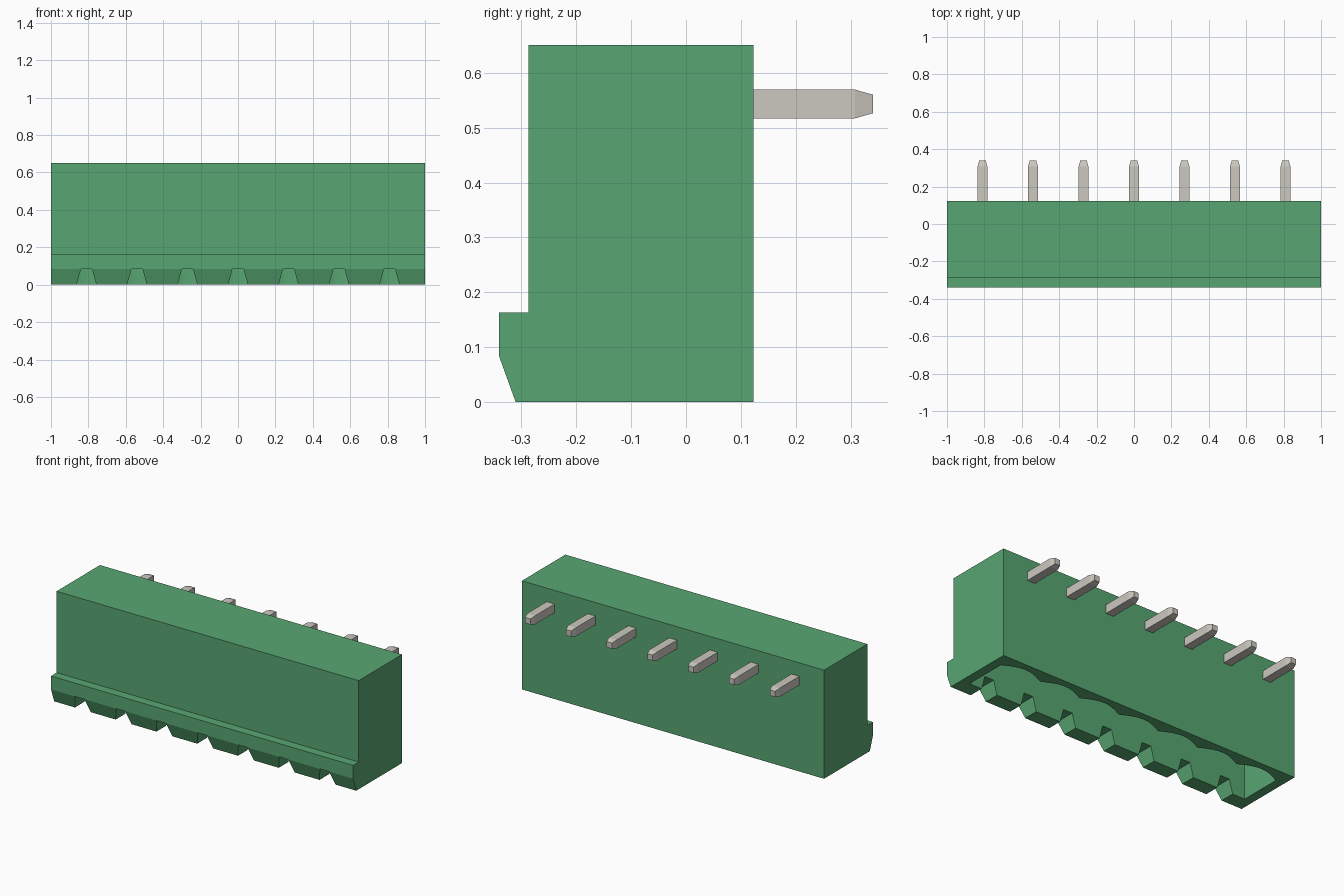
import bpy, bmesh, math
from mathutils import Vector

cube = bpy.data.objects.get("Cube")
if cube:
    bpy.data.objects.remove(cube, do_unlink=True)

POLES, PITCH = 7, 0.27
CENTRES = [(i - (POLES - 1) / 2) * PITCH for i in range(POLES)]


def material(name, rgb):
    mat = bpy.data.materials.new(name)
    mat.use_nodes = True
    mat.diffuse_color = (*rgb, 1)
    mat.node_tree.nodes["Principled BSDF"].inputs["Base Color"].default_value = (*rgb, 1)
    return mat


def finish(bm, name, mat):
    bmesh.ops.recalc_face_normals(bm, faces=bm.faces)
    mesh = bpy.data.meshes.new(name)
    bm.to_mesh(mesh)
    bm.free()
    mesh.materials.append(mat)
    obj = bpy.data.objects.new(name, mesh)
    bpy.context.collection.objects.link(obj)
    return obj


def prism(bm, outline, depth):
    """Extrude a closed outline of 3D points along a vector."""
    face = bm.faces.new([bm.verts.new(p) for p in outline])
    new = bmesh.ops.extrude_face_region(bm, geom=[face])["geom"]
    verts = [v for v in new if isinstance(v, bmesh.types.BMVert)]
    bmesh.ops.translate(bm, verts=verts, vec=Vector(depth))


def cut(target, cutter):
    mod = target.modifiers.new("cut", "BOOLEAN")
    mod.operation = "DIFFERENCE"
    mod.solver = "EXACT"
    mod.object = cutter
    bpy.context.view_layer.objects.active = target
    bpy.ops.object.modifier_apply(modifier=mod.name)
    bpy.data.objects.remove(cutter, do_unlink=True)


green = material("green plastic", (0.098, 0.381, 0.168))
metal = material("pin metal", (0.60, 0.58, 0.52))

# Housing: side profile with the front latch ridge, swept along the width
profile = [(-0.31, 0), (0.123, 0), (0.123, 0.65), (-0.287, 0.65),
           (-0.287, 0.163), (-0.34, 0.163), (-0.34, 0.083)]
bm = bmesh.new()
prism(bm, [(-1, y, z) for y, z in profile], (2, 0, 0))
housing = finish(bm, "housing", green)

# Socket cavity: open below, with one shallow scallop per pole at the back
FRONT, BACK, BULGE, STEPS = -0.22, 0.035, 0.045, 10
half = POLES * PITCH / 2
outline = [(half, FRONT), (-half, FRONT), (-half, BACK)]
for c in CENTRES:
    for s in range(1, STEPS + 1):
        t = s / STEPS
        outline.append((c + (t - 0.5) * PITCH, BACK + BULGE * math.sin(math.pi * t)))
bm = bmesh.new()
prism(bm, [(x, y, -0.1) for x, y in outline], (0, 0, 0.55))
cut(housing, finish(bm, "cavity_cutter", green))

# Tapered notches through the front wall, one per pole
bm = bmesh.new()
for c in CENTRES:
    shape = [(-0.08, -0.1), (0.08, -0.1), (0.03, 0.083), (-0.03, 0.083)]
    prism(bm, [(c + x, -0.45, z) for x, z in shape], (0, 0.33, 0))
cut(housing, finish(bm, "notch_cutter", green))

# Right-angle contact pins: square rings along a mitred path, tapered tips
W, TIP = 0.026, 0.017
PY, PZ = -0.08, 0.543


def flat_ring(r, z):
    return [(-r, PY - r, z), (r, PY - r, z), (r, PY + r, z), (-r, PY + r, z)]


def upright_ring(r, y):
    return [(-r, y, PZ + r), (r, y, PZ + r), (r, y, PZ - r), (-r, y, PZ - r)]


mitre = [(-W, PY - W, PZ + W), (W, PY - W, PZ + W), (W, PY + W, PZ - W), (-W, PY + W, PZ - W)]
rings = [flat_ring(TIP, 0.14), flat_ring(W, 0.17), mitre,
         upright_ring(W, 0.308), upright_ring(TIP, 0.34)]
for n, c in enumerate(CENTRES):
    bm = bmesh.new()
    loops = [[bm.verts.new((c + x, y, z)) for x, y, z in ring] for ring in rings]
    for a, b in zip(loops, loops[1:]):
        for k in range(4):
            j = (k + 1) % 4
            bm.faces.new((a[k], a[j], b[j], b[k]))
    bm.faces.new(loops[0])
    bm.faces.new(loops[-1])
    finish(bm, f"contact_pin_{n + 1}", metal)
